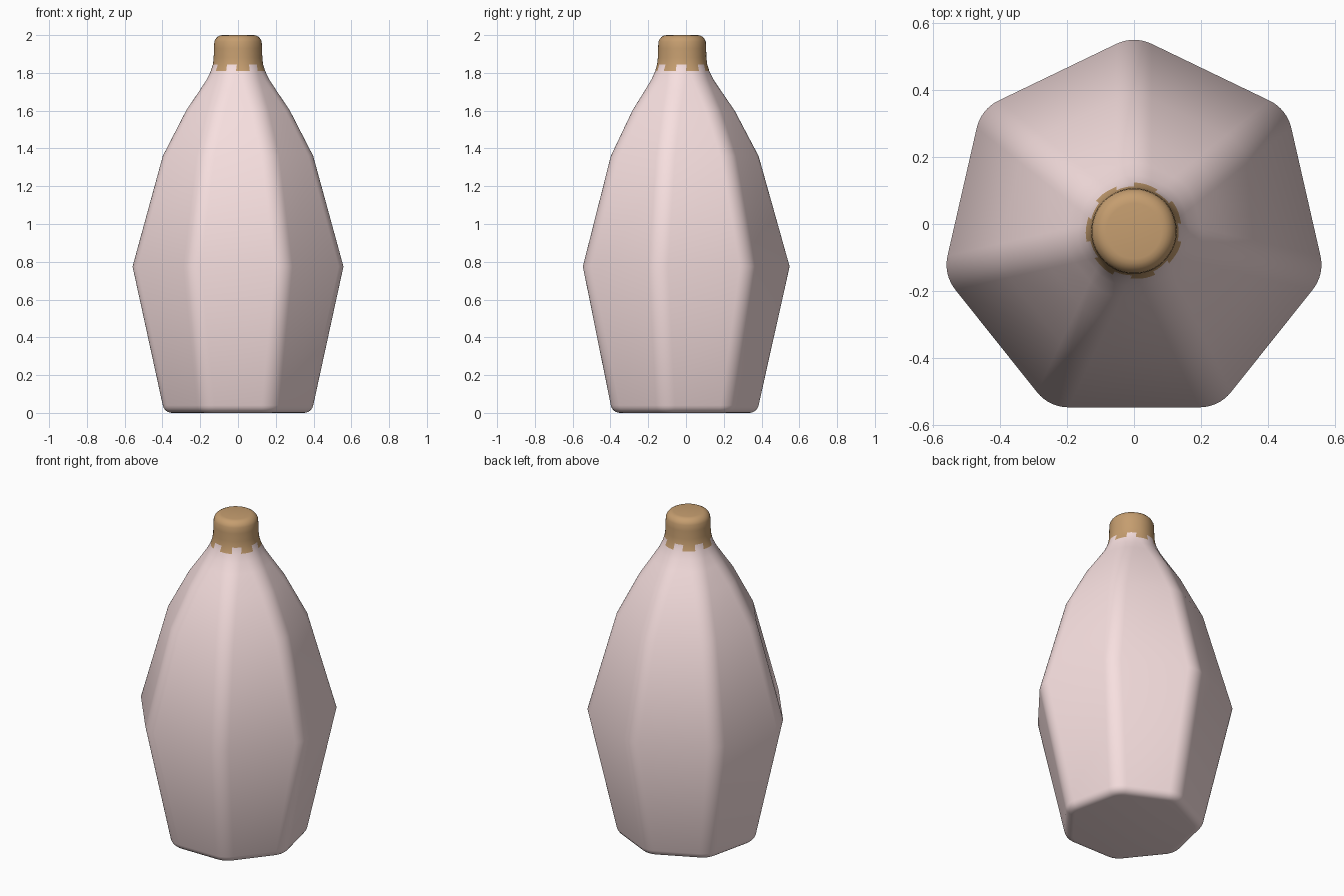
import bpy, bmesh
from math import pi, sin, cos

if "Cube" in bpy.data.objects:
    bpy.data.objects.remove(bpy.data.objects["Cube"])

SIDES, SEG = 7, 8          # heptagon, segments per rounded corner
CENTRE_Y = -0.021
CORNER = 0.12              # corner radius shared by all sections

# Section profile: (apothem, z, corner radius), starting with the rounded foot
FOOT = 0.05
rings = []
for i in range(6):
    t = i / 5 * pi / 2 * 0.87
    inset = FOOT * (1 - sin(t))
    rings.append((0.378 - inset, FOOT * (1 - cos(t)), CORNER - inset))
body = [(0.525, 0.775), (0.377, 1.36), (0.263, 1.6), (0.195, 1.71), (0.162, 1.765),
        (0.142, 1.81), (0.132, 1.845), (0.128, 1.88), (0.127, 1.93)]
rings += [(a, z, CORNER) for a, z in body]
TOOTH = len(rings) - 4     # band holding the jagged lower edge of the cap
for i in range(1, 6):      # rounded shoulder of the cap
    t = i / 5 * pi / 2
    a = 0.082 + 0.045 * cos(t)
    rings.append((a, 1.95 + 0.05 * sin(t), a * 0.945))


def section(bm, a, z, r):
    """Rounded heptagon with a corner pointing to +y."""
    verts = []
    reach = (a - r) / cos(pi / SIDES)
    for k in range(SIDES):
        c = pi / 2 + k * 2 * pi / SIDES
        for j in range(SEG + 1):
            t = c + (j / SEG - 0.5) * 2 * pi / SIDES
            verts.append(bm.verts.new((reach * cos(c) + r * cos(t),
                                       CENTRE_Y + reach * sin(c) + r * sin(t), z)))
    return verts


def material(name, colour):
    m = bpy.data.materials.new(name)
    m.diffuse_color = (*colour, 1)
    m.use_nodes = True
    m.node_tree.nodes["Principled BSDF"].inputs["Base Color"].default_value = m.diffuse_color
    return m


# Bottle skin and cap colour areas
bm = bmesh.new()
loops = [section(bm, *ring) for ring in rings]
n = len(loops[0])
for i in range(len(loops) - 1):
    low, high = loops[i], loops[i + 1]
    for k in range(n):
        f = bm.faces.new((low[k], low[(k + 1) % n], high[(k + 1) % n], high[k]))
        tooth = (k - SEG // 2) % (SEG + 1) > SEG // 2 - 1
        in_half = k % (SEG + 1) < SEG // 2 or k % (SEG + 1) == SEG
        f.material_index = int(i > TOOTH or (i == TOOTH and in_half))
bm.faces.new(loops[0][::-1])
bm.faces.new(loops[-1]).material_index = 1
bmesh.ops.recalc_face_normals(bm, faces=bm.faces)

mesh = bpy.data.meshes.new("bottle")
bm.to_mesh(mesh)
bm.free()
mesh.materials.append(material("pink_body", (0.93, 0.74, 0.74)))
mesh.materials.append(material("brown_cap", (0.56, 0.34, 0.16)))
bottle = bpy.data.objects.new("bottle", mesh)
bpy.context.collection.objects.link(bottle)
bpy.context.view_layer.objects.active = bottle
bottle.select_set(True)
bpy.ops.object.shade_smooth_by_angle(angle=pi / 5)
